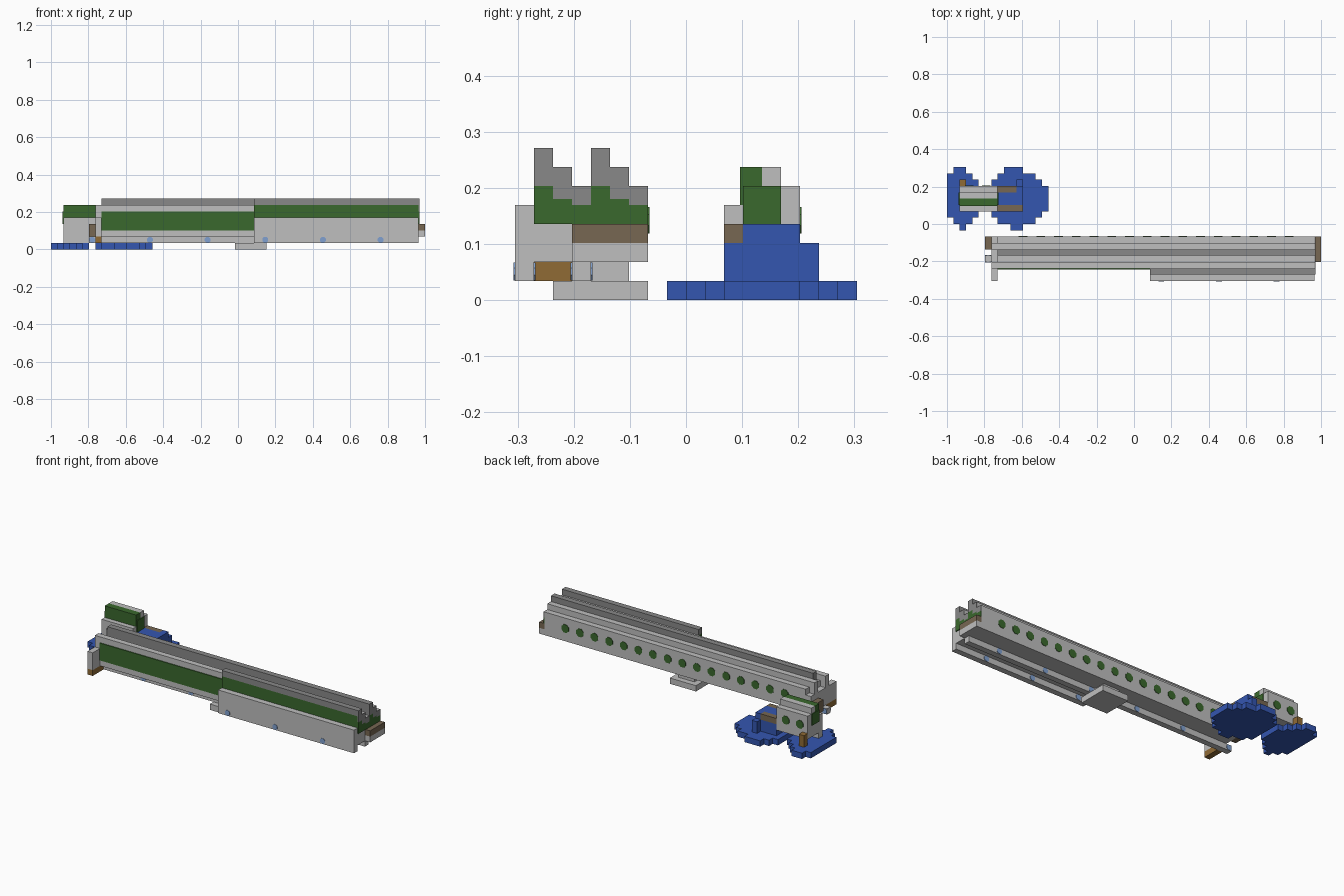
import bpy
import bmesh
import math
from mathutils import Matrix, Vector

UNIT = 2 / 59          # one block of the grid
MIDDLE = 29.5          # grid column at x = 0
THIN = 0.15            # thickness of painted plates, in blocks

default_cube = bpy.data.objects.get("Cube")
if default_cube:
    bpy.data.objects.remove(default_cube, do_unlink=True)


def make_material(name, red, green, blue):
    material = bpy.data.materials.new(name)
    material.use_nodes = True
    colour = (red, green, blue, 1)
    material.diffuse_color = colour
    material.node_tree.nodes["Principled BSDF"].inputs["Base Color"].default_value = colour
    return material


light = make_material("light_grey", .52, .52, .52)
dark = make_material("dark_grey", .25, .25, .25)
green = make_material("green", .042, .138, .026)
blue = make_material("blue", .034, .093, .434)
brown = make_material("dull_brown", .184, .136, .084)
tan = make_material("warm_brown", .279, .147, .036)
pale_blue = make_material("pale_blue", .216, .352, .631)


def finish(name, mesh_builder, material):
    mesh = bpy.data.meshes.new(name)
    mesh_builder.to_mesh(mesh)
    mesh_builder.free()
    mesh.materials.append(material)
    part = bpy.data.objects.new(name, mesh)
    bpy.context.collection.objects.link(part)
    return part


def add_block(builder, xs, ys, zs):
    low = Vector((xs[0] - MIDDLE, ys[0], zs[0])) * UNIT
    high = Vector((xs[1] - MIDDLE, ys[1], zs[1])) * UNIT
    size = high - low
    matrix = Matrix.Translation((low + high) / 2) @ Matrix.Diagonal((*size, 1))
    bmesh.ops.create_cube(builder, size=1, matrix=matrix)


def block(name, material, xs, ys, zs):
    builder = bmesh.new()
    add_block(builder, xs, ys, zs)
    return finish(name, builder, material)


def spots(name, material, columns, y, z, radius):
    """Row of thin eight-sided spots on walls that face along y."""
    builder = bmesh.new()
    for column in columns:
        place = Vector((column - MIDDLE, y, z)) * UNIT
        matrix = (Matrix.Translation(place) @ Matrix.Rotation(math.pi / 2, 4, "X")
                  @ Matrix.Rotation(math.pi / 8, 4, "Z"))
        bmesh.ops.create_cone(builder, cap_ends=True, segments=8, depth=THIN * UNIT,
                              radius1=radius * UNIT, radius2=radius * UNIT, matrix=matrix)
    return finish(name, builder, material)


def disc(name, rows):
    """Flat stepped disc, one strip per row of blocks."""
    builder = bmesh.new()
    for number, span in enumerate(rows):
        add_block(builder, span, (number - 1, number), (0, 1))
    return finish(name, builder, blue)


# Long body: hull, ridges and the rail below
whole = (8, 58)
fore = (32, 58)
block("hull", light, whole, (-7, -2), (2, 6))
block("rear_ridge_step", light, whole, (-4, -3), (6, 7))
block("rear_ridge", dark, whole, (-5, -4), (6, 8))
block("front_ridge_step", light, whole, (-7, -6), (6, 7))
block("bottom_rail", light, (6, 58), (-6, -5), (1, 2))
block("front_green_panel", green, (8, 32), (-7 - THIN, -7), (3, 6))

# Forward wall with its outer slab
block("wall_base", light, fore, (-8, -7), (2, 5))
block("wall_green", green, fore, (-8, -7), (5, 7))
block("wall_ridge", dark, fore, (-8, -7), (7, 8))
block("outer_slab", light, fore, (-9, -8), (1, 5))

# Painted end of the long body, one column at a time
for index, (paint_top, top) in enumerate([(6, 8), (5.3, 7), (5, 6)] * 2):
    span = (index - 8, index - 7)
    block("end_green", green, (58, 58 + THIN), span, (4, paint_top))
    block("end_dark", dark, (58, 58 + THIN), span, (paint_top, top))

# Ledge on the far end
block("ledge_base", light, (58, 59), (-6, -2), (2, 3))
block("ledge_top", brown, (58, 59), (-6, -2), (3, 4))

# Near end plate with posts and feet
block("end_plate", light, (7, 8), (-9, -2), (2, 5))
for post_y in (-7, -4):
    block("end_post", light, (7, 8), (post_y, post_y + 1), (5, 7))
block("end_plate_foot", tan, (7, 8), (-9, -6), (1, 2))
block("end_step", brown, (6, 7), (-4, -2), (2, 4))

# Stand under the long body
block("stand_base", light, (29, 34), (-7, -2), (0, 1))
block("stand_post", light, (30, 33), (-5, -3), (1, 2))

# Round spots on the long body
spots("back_spots", green, [12 + 2.8 * n for n in range(16)], -2, 4.2, .75)
spot_columns = [6.5 + 9.1 * n for n in range(6)]
for rail_y in (-6, -5):
    spots("rail_spots", pale_blue, spot_columns, rail_y, 1.5, .5)
for slab_y in (-9, -8):
    spots("slab_spots", pale_blue, spot_columns[3:], slab_y, 1.5, .5)

# Small cabin
cabin = (2, 8)
block("cabin_hull", light, cabin, (3, 6), (2, 6))
block("cabin_slab", light, cabin, (2, 3), (1, 5))
block("cabin_green_top", green, cabin, (3, 4), (6, 7))
block("cabin_light_top", light, cabin, (4, 5), (6, 7))
block("cabin_front_panel", green, cabin, (3 - THIN, 3), (5, 7))
for end_x in (2 - THIN, 8):
    block("cabin_end_panel", green, (end_x, end_x + THIN), (3, 5), (4, 6))
spots("cabin_spots", green, (3.5, 6.2), 6, 4.2, .75)

# Blue block joining cabin and large disc
block("link_base", blue, (8, 12), (2, 6), (1, 3))
block("link_top", blue, (8, 12), (3, 5), (3, 4))
block("link_corner", blue, (11, 12), (5, 6), (3, 4))
block("link_back_trim", brown, (8, 11), (5, 6), (3, 4))
block("link_front_trim", brown, (8, 12), (2, 3), (3, 4))
block("link_post", blue, (11, 12), (6, 7), (1, 3))
block("cabin_post", tan, (2, 3), (6, 7), (1, 3))

# Stepped discs under the cabin
middle_row = [(7, 16)] * 4
disc("large_disc", [(10, 12), (8, 14), (7, 15)] + middle_row
     + [(7, 15), (8, 14), (9, 12)])
middle_row = [(0, 6)] * 4
disc("small_disc", [(2, 3), (1, 4), (0, 5)] + middle_row
     + [(0, 5), (0, 4), (1, 3)])
